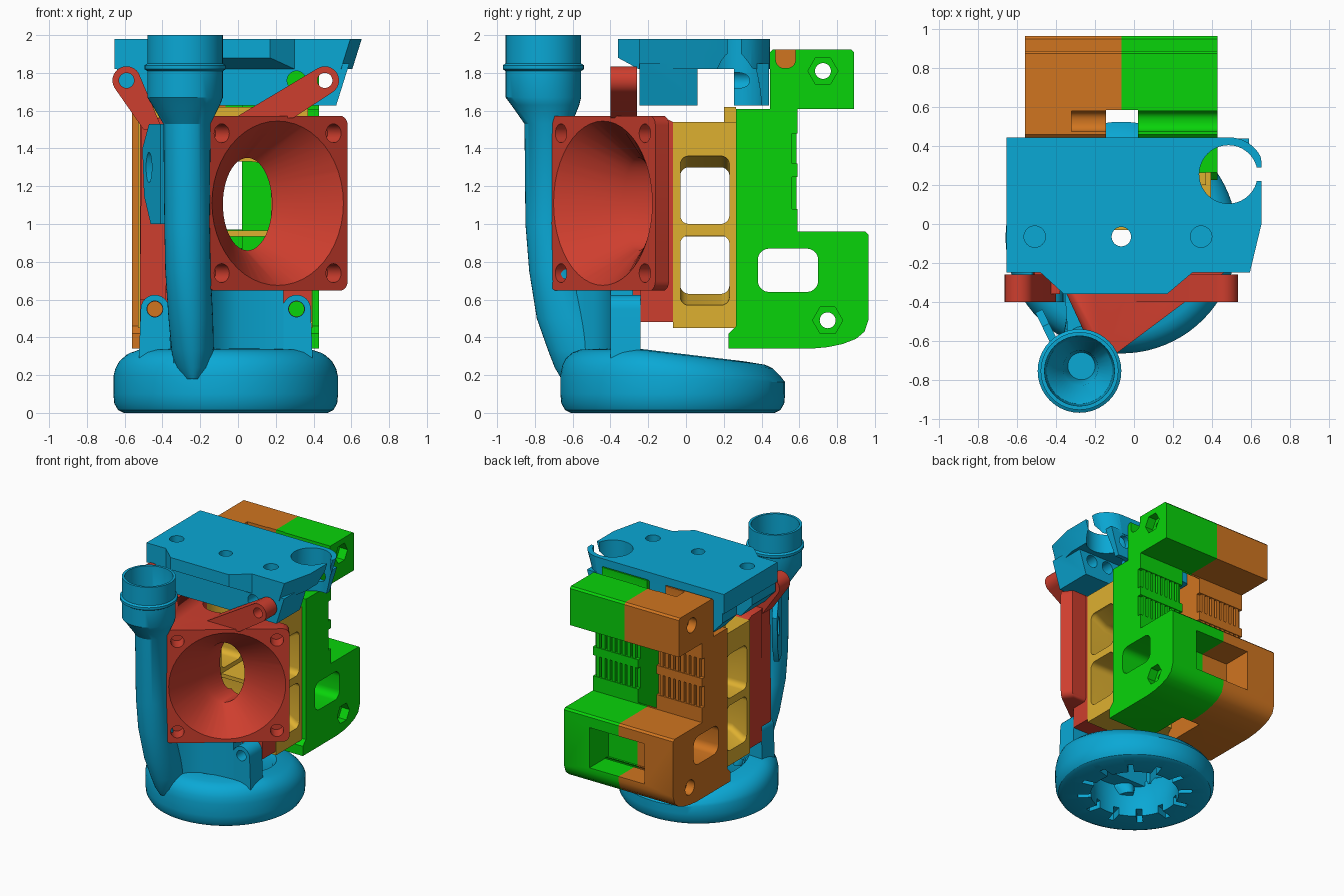
import bpy, bmesh, math
from mathutils import Vector, Matrix

if "Cube" in bpy.data.objects:
    bpy.data.objects.remove(bpy.data.objects["Cube"])


def mat(name, r, g, b):
    m = bpy.data.materials.new(name)
    lin = [((c / 255 + 0.055) / 1.055) ** 2.4 for c in (r, g, b)]
    m.diffuse_color = (*lin, 1)
    m.use_nodes = True
    m.node_tree.nodes["Principled BSDF"].inputs["Base Color"].default_value = m.diffuse_color
    return m


BLUE = mat("blue", 10, 168, 213)
RED = mat("red", 206, 62, 46)
GREEN = mat("green", 8, 212, 10)
BROWN = mat("orange brown", 208, 117, 32)
GOLD = mat("gold", 222, 176, 48)
CX, CY = -0.065, -0.065          # nozzle axis


def obj(name, bm, m=None):
    bmesh.ops.recalc_face_normals(bm, faces=bm.faces)
    me = bpy.data.meshes.new(name)
    bm.to_mesh(me)
    bm.free()
    o = bpy.data.objects.new(name, me)
    bpy.context.collection.objects.link(o)
    if m:
        me.materials.append(m)
    return o


def loft(name, rings, m=None, closed=False):
    bm = bmesh.new()
    vs = [[bm.verts.new(p) for p in r] for r in rings]
    n = len(vs[0])
    pairs = list(zip(vs, vs[1:])) + ([(vs[-1], vs[0])] if closed else [])
    for a, b in pairs:
        for i in range(n):
            j = (i + 1) % n
            bm.faces.new((a[i], a[j], b[j], b[i]))
    if not closed:
        bm.faces.new(vs[0])
        bm.faces.new(vs[-1][::-1])
    return obj(name, bm, m)


def prism(name, pts, axis, a, b, m=None):
    put = {'x': lambda p, t: (t, p[0], p[1]), 'y': lambda p, t: (p[0], t, p[1]),
           'z': lambda p, t: (p[0], p[1], t)}[axis]
    return loft(name, [[put(p, t) for p in pts] for t in (a, b)], m)


def circle(u, v, r, n=32, ry=None):
    return [(u + r * math.cos(2 * math.pi * i / n), v + (ry or r) * math.sin(2 * math.pi * i / n))
            for i in range(n)]


def rrect(u0, u1, v0, v1, r, n=5):
    pts = []
    for k, (u, v) in enumerate(((u1 - r, v1 - r), (u0 + r, v1 - r), (u0 + r, v0 + r), (u1 - r, v0 + r))):
        for i in range(n + 1):
            t = math.pi / 2 * (k + i / n)
            pts.append((u + r * math.cos(t), v + r * math.sin(t)))
    return pts


def box(name, x0, x1, y0, y1, z0, z1, m=None):
    return prism(name, [(x0, y0), (x1, y0), (x1, y1), (x0, y1)], 'z', z0, z1, m)


def combine(o, others, op='DIFFERENCE'):
    for c in others:
        md = o.modifiers.new("bool", 'BOOLEAN')
        md.operation, md.solver, md.object = op, 'EXACT', c
        bpy.context.view_layer.objects.active = o
        bpy.ops.object.modifier_apply(modifier=md.name)
        bpy.data.objects.remove(c, do_unlink=True)
    return o


def cyl(axis, u, v, r, a, b, n=32):
    return prism("cutter", circle(u, v, r, n), axis, a, b)


def axis_cuts():
    return [cyl('z', CX, CY, .17, 1.38, 1.8, 48), cyl('z', CX, CY, .055, .3, 1.5)] + \
           [cyl('y', x, .55, .04, -.6, .4) for x in (-.44, .31)]


# Air ring around the nozzle, its top sloping down to the back
prof = [(.33, 0), (.54, 0), (.57, .015), (.59, .05), (.595, .1), (.595, .2), (.585, .25), (.565, .29),
        (.53, .32), (.49, .335), (.38, .34), (.35, .3), (.33, .1)]
rings = []
for i in range(80):
    t = 2 * math.pi * i / 80
    ring = []
    for r, z in prof:
        x, y = CX + r * math.cos(t), CY - .005 + r * math.sin(t)
        if z > .15:
            z -= .09 * min(1, max(0, (y + .25) / .75)) * min(1, (z - .15) / .12)
        ring.append((x, y, z))
    rings.append(ring)
base = loft("air_ring", rings, BLUE, closed=True)
slots = []
for k in range(12):
    s = box("slot", .30, .43, -.022, .022, -.02, .06)
    s.data.transform(Matrix.Translation((CX, CY, 0)) @ Matrix.Rotation(math.pi / 6 * (k + .5), 4, 'Z'))
    slots.append(s)
combine(base, slots)

# Mounting posts and the duct wall between them
for x in (-.44, .31):
    pts = [(x - .085, .28), (x + .085, .28)] + [(x + .075 * math.cos(t), .55 + .075 * math.sin(t))
                                              for t in [math.pi * i / 12 for i in range(13)]]
    p = prism("mounting_post", pts, 'y', -.40, -.24, BLUE)
    combine(p, [cyl('y', x, .55, .042, -.5, -.1)])
prism("duct_wall", [(-.34, -.58), (-.16, -.58), (-.10, -.49), (0, -.43), (.24, -.40), (.24, -.28), (-.36, -.28)],
      'z', .26, .655, BLUE)

# Hose socket and air pipe
st = [(-.27, -.73, 1.45, .07, .07), (-.275, -.74, 1.58, .09, .09), (-.28, -.755, 1.68, .17, .17),
      (-.28, -.755, 2, .18, .18), (-.28, -.755, 2, .2, .2), (-.28, -.755, 1.85, .2, .2),
      (-.28, -.755, 1.84, .215, .215), (-.28, -.755, 1.82, .215, .215), (-.28, -.755, 1.81, .2, .2),
      (-.28, -.755, 1.67, .2, .2), (-.275, -.745, 1.63, .18, .18), (-.27, -.73, 1.53, .125, .125),
      (-.27, -.725, 1.0, .12, .125), (-.265, -.70, .75, .12, .13), (-.25, -.62, .5, .118, .17),
      (-.24, -.54, .33, .112, .19), (-.235, -.5, .24, .1, .195), (-.235, -.48, .18, .06, .18)]
loft("air_pipe", [[(u, v, z) for u, v in circle(x, y, a, 40, b)] for x, y, z, a, b in st], BLUE)

# Pipe bracket with a slotted hole
br = prism("pipe_bracket", [(-.64, 1.0), (-.52, 1.0), (-.44, 1.15), (-.42, 1.4), (-.5, 1.53), (-.64, 1.53)],
           'x', -.02, .02, BLUE)
combine(br, [prism("c", circle(-.5, 1.3, .035, 24, .08), 'x', -.1, .1)])
br.data.transform(Matrix.Translation((-.37, -.69, 0)) @ Matrix.Rotation(math.radians(26), 4, 'Z')
                  @ Matrix.Translation((0, .69, 0)))

# Fan shroud: angled square face joined to an upright frame
T = Vector((.80, .60, 0))
N = Vector((.60, -.80, 0))
C = Vector((.21, -.44, 1.11))


def fan(u, v, d):
    p = C + T * u + N * d
    return (p.x, p.y, 1.11 + v)


bm = bmesh.new()
for u, v in rrect(-.463, .463, -.463, .463, .05):
    bm.verts.new(fan(u, v, 0))
    bm.verts.new(fan(u, v, -.09))
for x in (-.42, .39):
    for z in (.65, 1.565):
        bm.verts.new((x, -.2, z))
        bm.verts.new((x, -.12, z))
bmesh.ops.convex_hull(bm, input=bm.verts)
shroud = obj("fan_shroud", bm, RED)
combine(shroud, [prism("f", [(-.24, .48), (-.068, .48), (-.068, 1.54), (-.11, 1.56), (-.24, 1.56)],
                       'x', -.52, .39)], 'UNION')
hole = circle(.05, 1.105, .13, 48, .245)
out = [(x, -.04, z) for x, z in hole]
throat = [(x, -.25 + (x - .05) * .6, z) for x, z in hole]
mouth = [fan(u, v, 0) for u, v in circle(0, 0, .435, 48)]
lip = [fan(u, v, .03) for u, v in circle(0, 0, .435, 48)]
cuts = [loft("funnel", [lip, mouth, throat, out])]
for u in (-.37, .37):
    for v in (-.37, .37):
        cuts.append(loft("screw", [[fan(a, b, d) for a, b in circle(u, v, .05, 24)] for d in (.03, -.12)]))
combine(shroud, cuts + axis_cuts())


# Shroud arms with screw ears
def arm(name, x, foot):
    b = bmesh.new()
    for px, pz in circle(x, 1.76, .075, 24) + foot:
        b.verts.new((px, -.40, pz))
        b.verts.new((px, -.26, pz))
    bmesh.ops.convex_hull(b, input=b.verts)
    combine(obj(name, b, RED), [cyl('y', x, 1.76, .04, -.5, -.1)])


arm("left_arm", -.59, [(-.50, 1.5), (-.40, 1.5)])
arm("right_arm", .46, [(-.02, 1.56), (.29, 1.56)])
rail = prism("left_rail", [(-.52, .60), (-.38, .60), (-.38, 1.56), (-.51, 1.56)], 'y', -.36, -.2, RED)
combine(rail, [cyl('y', -.44, .55, .045, -.6, 0)])

# Cooler housing with flared windows in its sides
cool = box("cooler_housing", -.53, .395, -.07, .265, .45, 1.54, GOLD)
cuts = [prism("c", rrect(-.13, .175, .80, 1.33, .1), 'y', -.2, .4)]
for lo, lo2, hi, hi2 in ((.63, .57, .94, .94), (1.0, 1.0, 1.3, 1.36)):
    wide, slim = rrect(-.03, .23, lo2, hi2, .045), rrect(-.03, .23, lo, hi, .045)
    cuts.append(loft("w", [[(x, y, z) for y, z in s] for x, s in
                           ((-.6, wide), (-.50, wide), (-.40, slim), (.27, slim), (.37, wide), (.6, wide))]))
combine(cool, cuts + axis_cuts())
box("housing_tab", -.50, .37, .2, .265, 1.53, 1.62, GOLD)
box("housing_shelf", -.14, .18, -.03, .25, .935, .965, GOLD)

# Carriage halves sharing one side profile
side = [(.225, .34), (.66, .34), (.75, .348), (.83, .365), (.90, .392), (.945, .43), (.965, .49), (.965, .945),
        (.95, .96), (.59, .96), (.59, 1.61), (.89, 1.61), (.89, 1.91), (.875, 1.925), (.46, 1.925),
        (.445, 1.91), (.445, 1.61), (.265, 1.61), (.265, .46), (.225, .42)]
BELTS = ((1.08, 1.25), (1.32, 1.48))
for nm, x0, x1, inner, m in (("right", CX, .43, .02, GREEN), ("left", -.56, CX, -.145, BROWN)):
    h = prism(nm + "_carriage", side, 'x', x0, x1, m)
    end = x1 if nm == "right" else x0
    c = [box("gap", -.145, .02, .1, .585, .2, 2.1),
         box("gap", -.145, .02, .5, .7, .97, 1.6),
         prism("window", rrect(.38, .70, .64, .87, .06), 'x', -1, 1),
         box("recess", -.30, .20, .72, 1.1, .53, .86),
         prism("channel", rrect(.475, .58, 1.825, 2.1, .045), 'x', -.32, 1)]
    for y, z in ((.725, 1.81), (.75, .49)):
        c.append(cyl('x', y, z, .042, -1, 1))
        c.append(cyl('x', y, z, .08 if nm == "right" else .06, end - .07, end + .07,
                     6 if nm == "right" else 32))
    c += [box("belt", -1, 1, .56, .7, a, b) for a, b in BELTS]
    combine(h, c)
    # belt teeth
    lo, hi = sorted((inner, end))
    for a, b in BELTS:
        for i in range(8):
            x = lo + .02 + (hi - lo - .04) * (i + .5) / 8
            box(nm + "_belt_tooth", x - .014, x + .014, .55, .585, a - .01, b + .01, m)

# Top plate with two crosswise feet and a sensor clamp
outline = [(-.655, .445), (-.655, -.25), (-.48, -.25), (-.36, -.36), (.17, -.36), (.30, -.25), (.595, -.25),
           (.655, 0), (.655, .32)]
outline += [(.49 + .18 * math.cos(t), .265 + .18 * math.sin(t)) for t in
            [math.pi / 2 * i / 10 for i in range(3, 11)]]
plate = prism("top_plate", outline, 'z', 1.82, 1.98, BLUE)
for v in plate.data.vertices:
    if v.co.z < 1.9 and v.co.x > .5:
        v.co.x -= .05
    if v.co.z < 1.9 and v.co.y < -.3:
        v.co.z = 1.88
combine(plate, [prism("foot", [(-.54, 1.628), (.52, 1.628), (.59, 1.85), (-.64, 1.85), (-.64, 1.74)], 'y', a, b)
                for a, b in ((-.245, .06), (.255, .44))], 'UNION')
combine(plate, [cyl('z', .485, .255, .15, 1.5, 2.1, 40), box("slit", .5, .8, .22, .29, 1.5, 2.1),
                cyl('z', CX, CY, .05, 1.5, 2.1), cyl('z', -.51, CY, .055, 1.85, 2.1),
                cyl('z', .345, CY, .055, 1.85, 2.1), cyl('y', .31, 1.76, .05, -.5, .6),
                cyl('y', .46, 1.76, .05, -.5, .6)])

# Smooth round surfaces, keep edges sharp
bpy.ops.object.select_all(action='DESELECT')
for o in bpy.context.scene.objects:
    o.select_set(True)
    bpy.context.view_layer.objects.active = o
bpy.ops.object.shade_smooth_by_angle(angle=math.radians(32))
